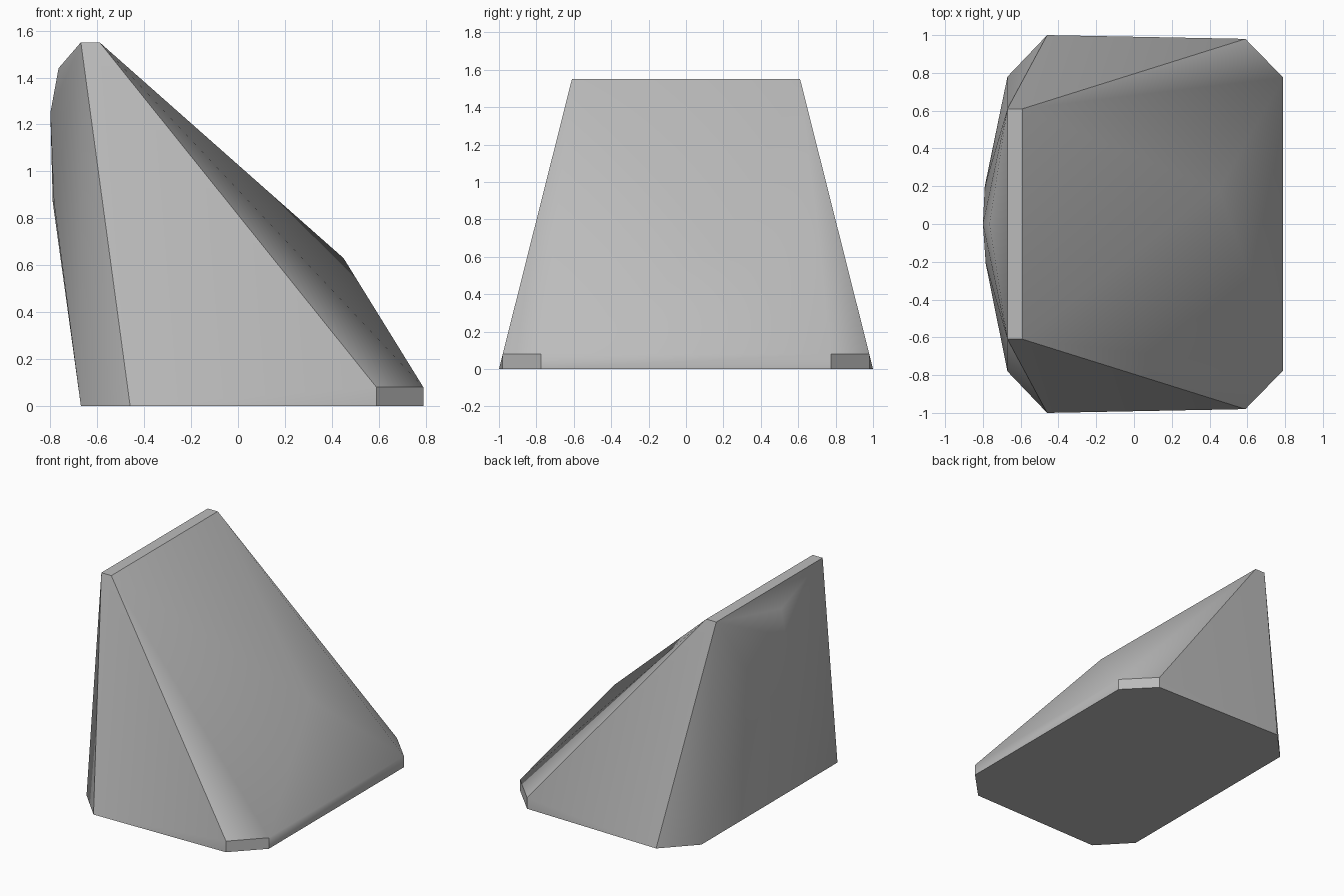
import bpy
import bmesh
import math

cube = bpy.data.objects.get("Cube")
if cube:
    bpy.data.objects.remove(cube, do_unlink=True)

# Plain grey stone
stone = bpy.data.materials.new("grey_stone")
stone.use_nodes = True
grey = (0.5, 0.5, 0.5, 1)
stone.diffuse_color = grey
bsdf = stone.node_tree.nodes["Principled BSDF"]
bsdf.inputs["Base Color"].default_value = grey
bsdf.inputs["Roughness"].default_value = 0.9

# Corners repeated on both ends of the block
mirrored = [
    (-0.67, 0.78, 0), (-0.46, 1.0, 0), (0.59, 0.98, 0), (0.79, 0.775, 0),  # base
    (0.59, 0.98, 0.08), (0.79, 0.775, 0.08),                               # low lip
    (-0.67, 0.61, 1.55), (-0.59, 0.61, 1.55),                              # top ridge
]
# Bulges on the slope and on the tall side
bulges = [
    (0.45, 0.18, 0.63),
    (-0.765, 0, 1.44), (-0.8, 0, 1.25),
    (-0.79, 0.2, 0.87), (-0.785, -0.21, 0.87),
]

# Wrap the corners into one faceted wedge
bm = bmesh.new()
for x, y, z in mirrored:
    for side in (-1, 1):
        bm.verts.new((x, side * y, z))
for point in bulges:
    bm.verts.new(point)
bmesh.ops.convex_hull(bm, input=bm.verts)
bmesh.ops.dissolve_limit(bm, angle_limit=math.radians(0.5), verts=bm.verts, edges=bm.edges)
bmesh.ops.recalc_face_normals(bm, faces=bm.faces)

mesh = bpy.data.meshes.new("wedge_rock")
bm.to_mesh(mesh)
bm.free()
mesh.materials.append(stone)
rock = bpy.data.objects.new("wedge_rock", mesh)
bpy.context.collection.objects.link(rock)

# Soft shading across the shallow facets, crisp outer edges
bpy.ops.object.select_all(action="DESELECT")
rock.select_set(True)
bpy.context.view_layer.objects.active = rock
bpy.ops.object.shade_smooth_by_angle(angle=math.radians(35))
